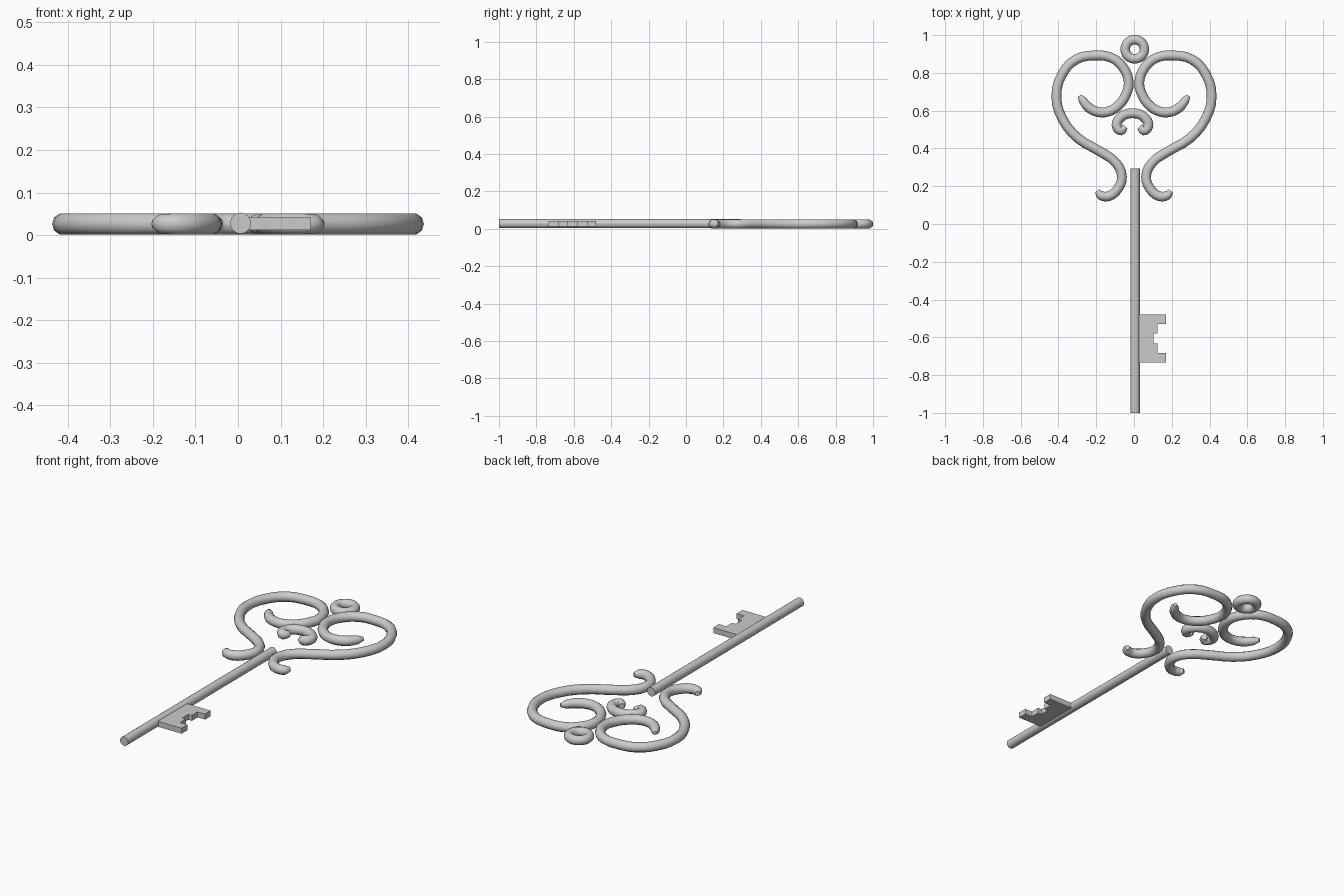
import bpy, bmesh, math

if "Cube" in bpy.data.objects:
    bpy.data.objects.remove(bpy.data.objects["Cube"])

Z, R = 0.026, 0.026


def rod(name, pts, radii):
    """Round bar swept along a smooth flat path."""
    cu = bpy.data.curves.new(name, 'CURVE')
    cu.dimensions = '3D'
    cu.resolution_u = 3
    cu.bevel_depth = R
    cu.bevel_resolution = 3
    cu.use_fill_caps = True
    sp = cu.splines.new('BEZIER')
    sp.bezier_points.add(len(pts) - 1)
    for bp, (x, y), r in zip(sp.bezier_points, pts, radii):
        bp.co = (x, y, Z)
        bp.handle_left_type = bp.handle_right_type = 'AUTO'
        bp.radius = r
    ob = bpy.data.objects.new(name, cu)
    bpy.context.collection.objects.link(ob)
    return ob


def smooth(ob):
    bpy.context.view_layer.objects.active = ob
    ob.select_set(True)
    bpy.ops.object.shade_smooth_by_angle(angle=math.radians(40))
    ob.select_set(False)


# Heart-shaped scrolls of the handle, mirrored left and right
scroll = [(0.288, 0.68), (0.272, 0.655), (0.24, 0.617), (0.195, 0.594), (0.14, 0.594),
          (0.085, 0.625), (0.045, 0.68), (0.028, 0.75), (0.06, 0.832),
          (0.122, 0.881), (0.21, 0.892), (0.305, 0.872), (0.378, 0.797),
          (0.411, 0.675), (0.378, 0.555), (0.295, 0.453), (0.185, 0.387),
          (0.094, 0.322), (0.064, 0.25), (0.085, 0.187), (0.135, 0.147),
          (0.177, 0.153), (0.193, 0.176)]
radii = [0.4, 0.85] + [1] * (len(scroll) - 4) + [0.95, 0.5]
for side, s in (("right", 1), ("left", -1)):
    rod("scroll_" + side, [(s * x, y) for x, y in scroll], radii)

# Small curled arch between the scrolls
half = [(0.038, 0.517), (0.06, 0.495), (0.08, 0.51), (0.083, 0.535),
        (0.065, 0.562), (0.035, 0.581)]
arch = half + [(0, 0.586)] + [(-x, y) for x, y in reversed(half)]
rod("centre_arch", [(x - 0.008, y) for x, y in arch],
    [0.6] + [1] * (len(arch) - 2) + [0.6])

# Hanging ring
bpy.ops.mesh.primitive_torus_add(location=(0.004, 0.925, Z), major_radius=0.051,
                                 minor_radius=0.025, major_segments=24, minor_segments=12)
ring = bpy.context.object
ring.name = "hanging_ring"
smooth(ring)

# Shaft
bpy.ops.mesh.primitive_cylinder_add(vertices=24, radius=0.0245, depth=1.295,
                                    location=(0.006, -0.3525, 0.028),
                                    rotation=(math.pi / 2, 0, 0))
shaft = bpy.context.object
shaft.name = "shaft"
smooth(shaft)

# Notched bit
outline = [(0.015, -0.48), (0.17, -0.48), (0.17, -0.53), (0.125, -0.53),
           (0.125, -0.58), (0.103, -0.58), (0.103, -0.632), (0.125, -0.632),
           (0.125, -0.683), (0.17, -0.683), (0.17, -0.734), (0.015, -0.734)]
bm = bmesh.new()
face = bm.faces.new([bm.verts.new((x, y, 0.012)) for x, y in outline])
ext = bmesh.ops.extrude_face_region(bm, geom=[face])
bmesh.ops.translate(bm, vec=(0, 0, 0.03),
                    verts=[v for v in ext["geom"] if isinstance(v, bmesh.types.BMVert)])
bmesh.ops.recalc_face_normals(bm, faces=bm.faces[:])
me = bpy.data.meshes.new("bit")
bm.to_mesh(me)
bm.free()
bpy.context.collection.objects.link(bpy.data.objects.new("bit", me))
